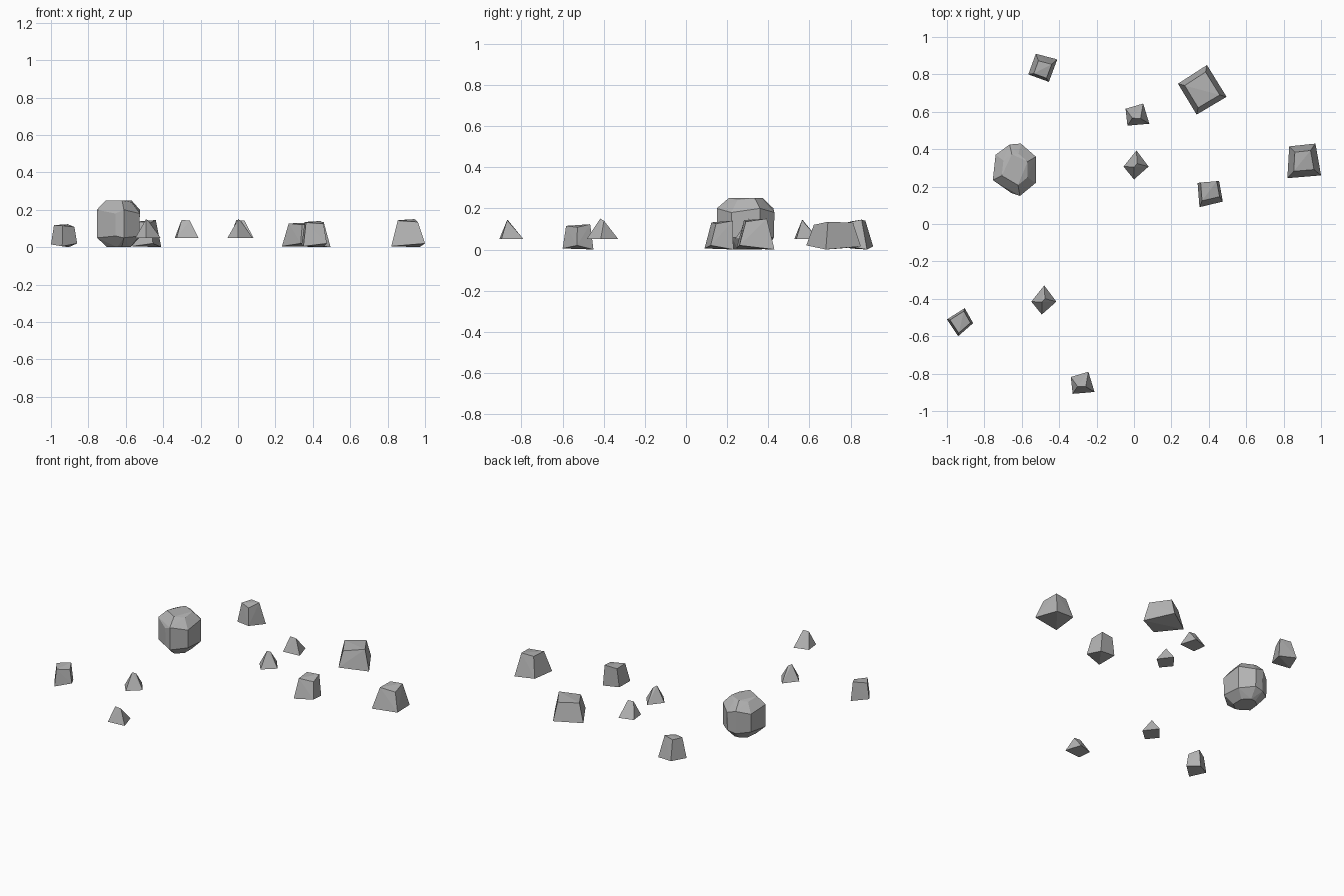
import bpy
import bmesh
from mathutils import Vector

cube = bpy.data.objects.get("Cube")
if cube:
    bpy.data.objects.remove(cube, do_unlink=True)

# One plain stone colour for every piece
stone = bpy.data.materials.new("grey_stone")
stone.use_nodes = True
GREY = (0.45, 0.45, 0.45, 1.0)
stone.diffuse_color = GREY
bsdf = stone.node_tree.nodes["Principled BSDF"]
bsdf.inputs["Base Color"].default_value = GREY
bsdf.inputs["Roughness"].default_value = 0.9


def hull_object(name, points):
    """Flat-shaded convex stone wrapped around a few points."""
    bm = bmesh.new()
    for point in points:
        bm.verts.new(point)
    result = bmesh.ops.convex_hull(bm, input=bm.verts)
    loose = {v for v in result["geom_interior"] if isinstance(v, bmesh.types.BMVert)}
    bmesh.ops.delete(bm, geom=list(loose), context="VERTS")
    bmesh.ops.dissolve_limit(bm, angle_limit=0.02, verts=bm.verts, edges=bm.edges)
    bmesh.ops.recalc_face_normals(bm, faces=bm.faces)
    mesh = bpy.data.meshes.new(name)
    bm.to_mesh(mesh)
    bm.free()
    mesh.materials.append(stone)
    obj = bpy.data.objects.new(name, mesh)
    bpy.context.collection.objects.link(obj)
    return obj


def ring(outline, heights, scale=1.0, shift=(0, 0)):
    """Scale an outline about its centre and lift its corners."""
    flat = [Vector(p) for p in outline]
    centre = sum(flat, Vector((0, 0))) / len(flat)
    placed = [centre + (p - centre) * scale + Vector(shift) for p in flat]
    return [(p.x, p.y, heights[i % len(heights)]) for i, p in enumerate(placed)]


# Tapered blocks: footprint, top height, top scale, top shift
BLOCKS = {
    "block_front_right": ([(-1, -.51), (-.905, -.45), (-.86, -.53), (-.94, -.6)], .118, .78, (0, 0)),
    "block_back_right": ([(-.525, .91), (-.41, .88), (-.455, .76), (-.565, .8)], .14, .62, (0, -.01)),
    "block_centre_left": ([(.34, .22), (.455, .23), (.475, .12), (.35, .09)], .135, .75, (0, .015)),
    "block_back_left": ([(.39, .85), (.495, .68), (.335, .585), (.235, .75)], .13, .72, (0, 0)),
    "block_far_left": ([(.83, .415), (.97, .43), (1, .26), (.82, .245)], .145, .6, (0, 0)),
}
for name, (outline, top, scale, shift) in BLOCKS.items():
    base = ring(outline, [0.015, 0, 0.02, 0.005])
    crown = ring(outline, [top, top + .005, top - .01, top - .003], scale, shift)
    hull_object(name, base + crown)

# Large rounded boulder: shoulder rings between a smaller foot and crown
BOULDER = [(-.665, .425), (-.605, .43), (-.525, .36), (-.525, .22),
           (-.61, .15), (-.655, .165), (-.755, .235), (-.74, .37)]
hull_object("boulder",
            ring(BOULDER, [0], .55)
            + ring(BOULDER, [.05, .06], .98)
            + ring(BOULDER, [.2, .18])
            + ring(BOULDER, [.25, .24], .6))

# Small shards: two shapes, each placed twice
SHARD_WIDE = [(-.058, .036), (.036, .064), (.069, -.044), (-.048, -.054)]
RIDGE_WIDE = [(-.022, -.014, .145), (.022, -.016, .143)]
SHARD_POINTED = [(.004, .082), (.069, -.004), (-.009, -.073), (-.065, -.004)]
RIDGE_POINTED = [(-.008, -.006, .15), (.008, .012, .14)]
SHARDS = {
    "shard_back": (SHARD_WIDE, RIDGE_WIDE, (.013, .58)),
    "shard_front": (SHARD_WIDE, RIDGE_WIDE, (-.28, -.854)),
    "shard_middle": (SHARD_POINTED, RIDGE_POINTED, (.009, .311)),
    "shard_front_right": (SHARD_POINTED, RIDGE_POINTED, (-.484, -.411)),
}
for name, (outline, ridge, place) in SHARDS.items():
    offset = Vector((*place, 0))
    points = ring(outline, [.05]) + ridge
    hull_object(name, [Vector(p) + offset for p in points])
